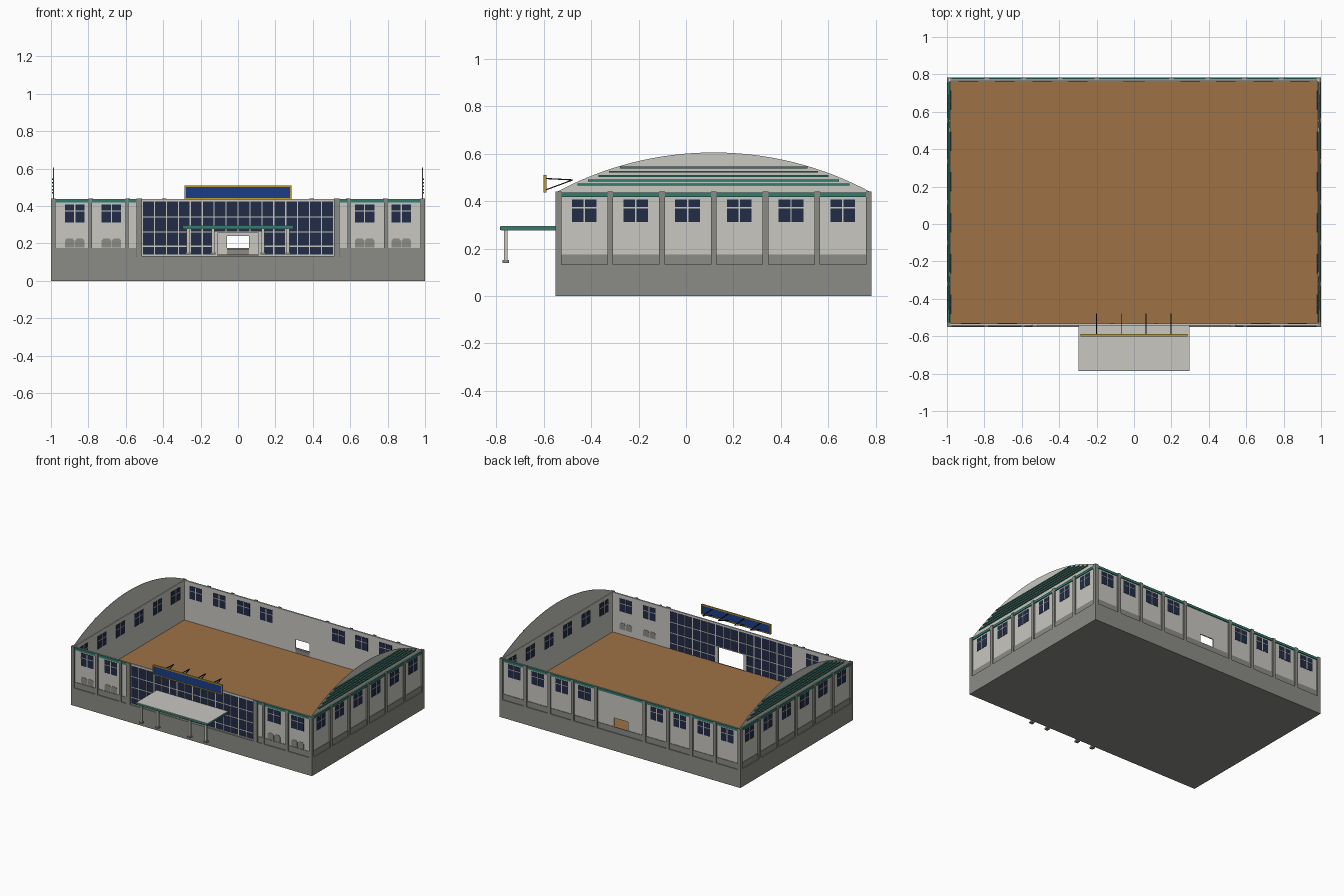
import bpy, bmesh, math

if "Cube" in bpy.data.objects:
    bpy.data.objects.remove(bpy.data.objects["Cube"])

def material(name, rgb):
    m = bpy.data.materials.new(name)
    m.diffuse_color = (*rgb, 1)
    m.use_nodes = True
    m.node_tree.nodes["Principled BSDF"].inputs["Base Color"].default_value = m.diffuse_color
    return m

LIGHT = material("light_wall", (0.578, 0.571, 0.533))
GRAY = material("stone_gray", (0.258, 0.262, 0.238))
GREEN = material("trim_green", (0.030, 0.205, 0.155))
NAVY = material("glass_navy", (0.016, 0.025, 0.061))
BLUE = material("sign_blue", (0.011, 0.048, 0.242))
GOLD = material("sign_gold", (0.515, 0.328, 0.030))
BROWN = material("floor_brown", (0.342, 0.165, 0.060))
BLACK = material("strut_black", (0.011, 0.014, 0.025))

BASE, FLOOR, TOP = 0.133, 0.14, 0.438
parts = {}                                   # name -> (bmesh, material)

def get(name, mat):
    if name not in parts:
        parts[name] = (bmesh.new(), mat)
    return parts[name][0]

def solid(name, mat, ring0, ring1):
    """Closed prism between two matching rings of points."""
    bm = get(name, mat)
    a = [bm.verts.new(p) for p in ring0]
    b = [bm.verts.new(p) for p in ring1]
    n = len(a)
    bm.faces.new(a)
    bm.faces.new(b[::-1])
    for i in range(n):
        j = (i + 1) % n
        bm.faces.new((a[j], a[i], b[i], b[j]))

# Each wall side maps (along, outward depth, height) to a point
SIDES = {
    "front": lambda u, d, z: (u, -0.540 - d, z),
    "back": lambda u, d, z: (u, 0.773 + d, z),
    "right": lambda u, d, z: (0.989 + d, u, z),
    "left": lambda u, d, z: (-0.989 - d, u, z),
}

def prism(name, mat, side, pts, d0, d1):
    f = SIDES[side]
    solid(name, mat, [f(u, d0, z) for u, z in pts], [f(u, d1, z) for u, z in pts])

def panel(name, mat, side, u0, u1, z0, z1, d0, d1):
    prism(name, mat, side, [(u0, z0), (u1, z0), (u1, z1), (u0, z1)], d0, d1)

def box(name, mat, x0, x1, y0, y1, z0, z1):
    solid(name, mat, [(x0, y0, z0), (x1, y0, z0), (x1, y1, z0), (x0, y1, z0)],
          [(x0, y0, z1), (x1, y0, z1), (x1, y1, z1), (x0, y1, z1)])

def window(side, c):
    """Dark pane showing on both wall faces, with a light cross bar."""
    panel("window_panes", NAVY, side, c - .052, c + .052, .312, .408, -.010, .002)
    panel("window_bars", LIGHT, side, c - .003, c + .003, .312, .408, -.012, .004)
    panel("window_bars", LIGHT, side, c - .052, c + .052, .370, .375, -.012, .004)

def pilaster(side, c, w=0.024):
    panel("pilasters", GRAY, side, c - w / 2, c + w / 2, BASE - .004, TOP + .003, 0, .011)

def trim(side, u0, u1):
    panel("wall_dado", GRAY, side, u0, u1, BASE, .175, 0, .004)
    panel("eave_band", GREEN, side, u0, u1, .418, .436, 0, .007)

# Base block and floor
box("base_block", GRAY, -1, 1, -.551, .784, 0, BASE)
box("floor", BROWN, -.981, .981, -.532, .765, BASE - .002, FLOOR)

# End walls with arched gables and stripes
Y0, Y1, RISE = -.548, .781, .168
half, mid = (Y1 - Y0) / 2, (Y0 + Y1) / 2
R = (half ** 2 + RISE ** 2) / (2 * RISE)
A = math.asin(half / R)
arch = [(mid + R * math.sin(t), TOP + RISE - R + R * math.cos(t))
        for t in (A - 2 * A * i / 32 for i in range(33))]
for side in ("left", "right"):
    panel("end_walls", LIGHT, side, -.540, .773, BASE, TOP, -.008, 0)
    prism("gables", LIGHT, side, arch, -.004, -.001)
    trim(side, -.540, .773)
    for i in range(7):
        pilaster(side, -.538 + .2183 * i)
    for i in range(6):
        window(side, -.430 + .2183 * i)
    for i in range(5):
        w = .574 - .0445 * i
        z = .470 + .0182 * i
        panel("gable_stripes", GREEN, side, mid - w, mid + w, z - .004, z + .004, -.001, .006)

# Back wall around its opening
for s in (-1, 1):
    a, b = sorted((s * .058, s * .989))
    panel("back_wall", LIGHT, "back", a, b, BASE, TOP, -.008, 0)
    for x in (.20, .395, .59, .787, .987):
        pilaster("back", s * x)
    for x in (.30, .49, .69, .885):
        window("back", s * x)
    a, b = sorted((s * .20, s * .989))
    trim("back", a, b)
panel("back_wall", LIGHT, "back", -.058, .058, .240, TOP, -.008, 0)
panel("back_wall", LIGHT, "back", -.058, .058, BASE, .170, -.008, 0)
panel("back_sill", GRAY, "back", -.058, .058, BASE, .170, -.010, -.008)
trim("back", -.20, .20)

# Front wall side bays with windows and paired vents
for s in (-1, 1):
    a, b = sorted((s * .510, s * .989))
    panel("front_wall", LIGHT, "front", a, b, BASE, TOP, -.008, 0)
    trim("front", *sorted((s * .545, s * .989)))
    for x, w in ((.987, .024), (.79, .020), (.593, .016), (.528, .032)):
        pilaster("front", s * x, w)
    for x in (.873, .677):
        window("front", s * x)
        for k in (-1, 1):
            c = s * x + k * .027
            prism("vents", GRAY, "front",
                  [(c - .025, .178), (c + .025, .178), (c + .025, .215), (c + .015, .227),
                   (c - .015, .227), (c - .025, .215)], -.010, .002)

# Front glazing with mullion grid around the doorway
G, COL, DOOR, HEAD = .510, .06375, .1275, .262
panel("front_header", LIGHT, "front", -G, G, .424, TOP, -.008, .002)
panel("front_glazing", NAVY, "front", -G, -DOOR, FLOOR, .424, -.006, -.002)
panel("front_glazing", NAVY, "front", DOOR, G, FLOOR, .424, -.006, -.002)
panel("front_glazing", NAVY, "front", -DOOR, DOOR, HEAD, .424, -.006, -.002)
for i in range(17):
    x = -G + COL * i
    z0 = HEAD if abs(x) < DOOR - .01 else BASE
    panel("mullions", LIGHT, "front", x - .003, x + .003, z0, .424, -.008, 0)
for z in (.342, HEAD):
    panel("mullions", LIGHT, "front", -G, G, z - .003, z + .003, -.008, 0)
for s in (-1, 1):
    a, b = sorted((s * DOOR, s * G))
    for z in (.137, .185):
        panel("mullions", LIGHT, "front", a, b, z - .003, z + .003, -.008, 0)
    panel("door_frame", LIGHT, "front", s * .116 - .010, s * .116 + .010, BASE, HEAD, -.010, .002)

# Entrance canopy on four footed posts
box("canopy_edge", GREEN, -.297, .297, -.785, -.542, .279, .293)
box("canopy_top", LIGHT, -.296, .296, -.784, -.542, .293, .296)
box("canopy_underside", LIGHT, -.292, .292, -.780, -.542, .276, .279)
for x in (-.268, -.133, .133, .268):
    box("canopy_posts", LIGHT, x - .008, x + .008, -.769, -.753, .150, .277)
    box("post_feet", GRAY, x - .013, x + .013, -.775, -.748, .140, .151)

# Sign board with gold frame
box("sign_board", BLUE, -.279, .279, -.598, -.592, .443, .504)
for z in (.436, .503):
    box("sign_frame", GOLD, -.287, .287, -.601, -.589, z, z + .008)
for x in (-.287, .279):
    box("sign_frame", GOLD, x, x + .008, -.601, -.589, .436, .511)

# Sign struts
def strut(x, y0, z0, y1, z1, r=.0025):
    solid("sign_struts", BLACK,
          [(x - r, y0, z0 - r), (x + r, y0, z0 - r), (x + r, y0, z0 + r), (x - r, y0, z0 + r)],
          [(x - r, y1, z1 - r), (x + r, y1, z1 - r), (x + r, y1, z1 + r), (x - r, y1, z1 + r)])

for x in (-.20, -.068, .065, .197):
    strut(x, -.592, .496, -.478, .490)
    strut(x, -.592, .448, -.478, .490)

# Turn every part into an object
for name, (bm, mat) in parts.items():
    bmesh.ops.recalc_face_normals(bm, faces=bm.faces)
    mesh = bpy.data.meshes.new(name)
    bm.to_mesh(mesh)
    bm.free()
    mesh.materials.append(mat)
    bpy.context.collection.objects.link(bpy.data.objects.new(name, mesh))
